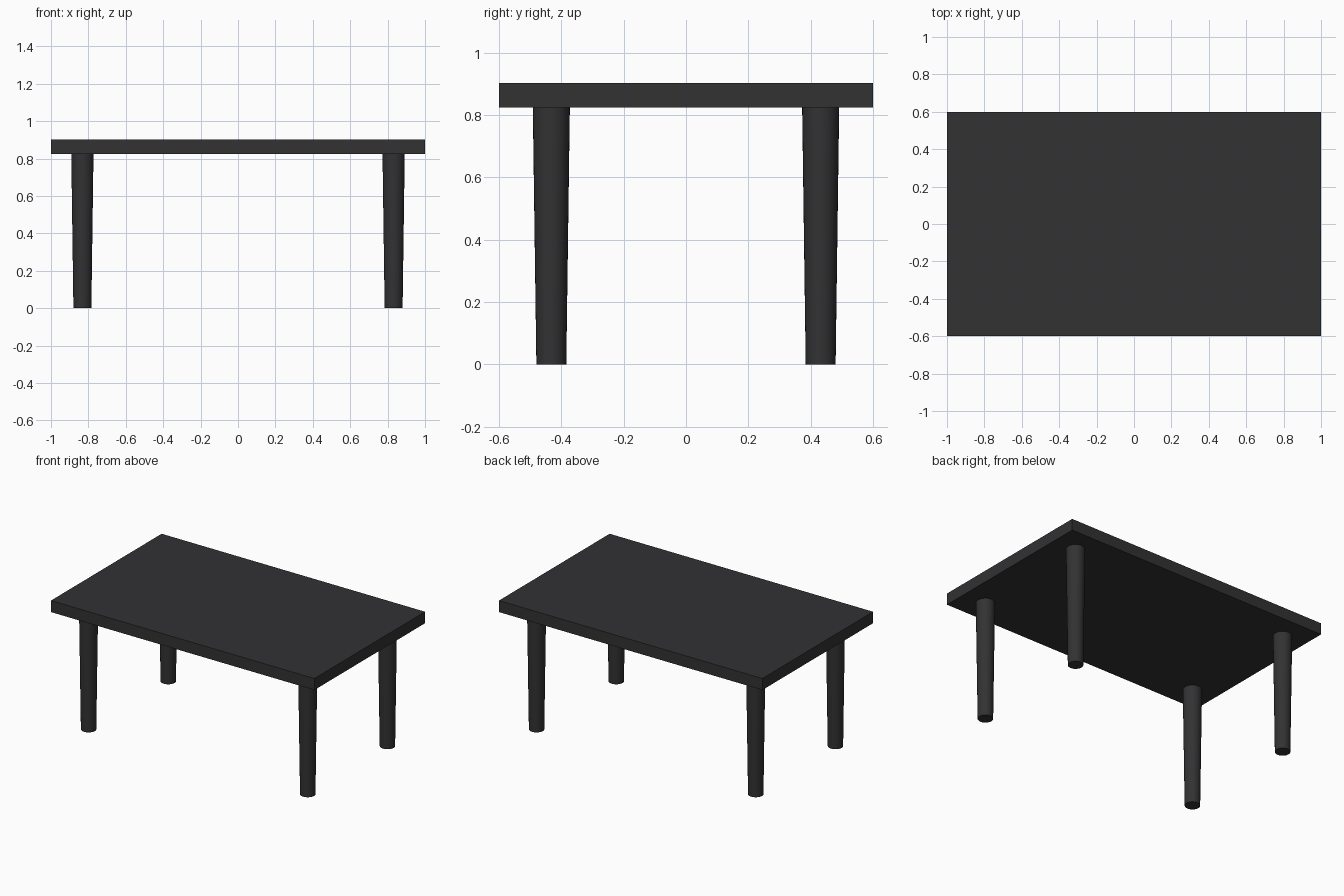
import bpy
from math import radians

if "Cube" in bpy.data.objects:
    bpy.data.objects.remove(bpy.data.objects["Cube"])

TOP_Z, UNDER_Z = 0.902, 0.823

dark = bpy.data.materials.new("dark_finish")
dark.diffuse_color = (0.032, 0.032, 0.034, 1)
dark.use_nodes = True
dark.node_tree.nodes["Principled BSDF"].inputs["Base Color"].default_value = dark.diffuse_color

# Rectangular slab top
bpy.ops.mesh.primitive_cube_add(size=1, location=(0, 0, (TOP_Z + UNDER_Z) / 2))
top = bpy.context.object
top.name = "table_top"
top.scale = (2.0, 1.2, TOP_Z - UNDER_Z)
bpy.ops.object.transform_apply(location=False, rotation=False, scale=True)
top.data.materials.append(dark)


# Round leg, tapering toward the floor
def add_leg(name, x, y):
    bpy.ops.mesh.primitive_cone_add(vertices=32, radius1=0.048, radius2=0.0594,
                                    depth=UNDER_Z, location=(x, y, UNDER_Z / 2))
    leg = bpy.context.object
    leg.name = name
    leg.data.materials.append(dark)
    bpy.ops.object.shade_smooth_by_angle(angle=radians(30))


for end, sy in (("front", -1), ("back", 1)):
    for side, sx in (("left", -1), ("right", 1)):
        add_leg(f"{end}_{side}_leg", sx * 0.832, sy * 0.432)
